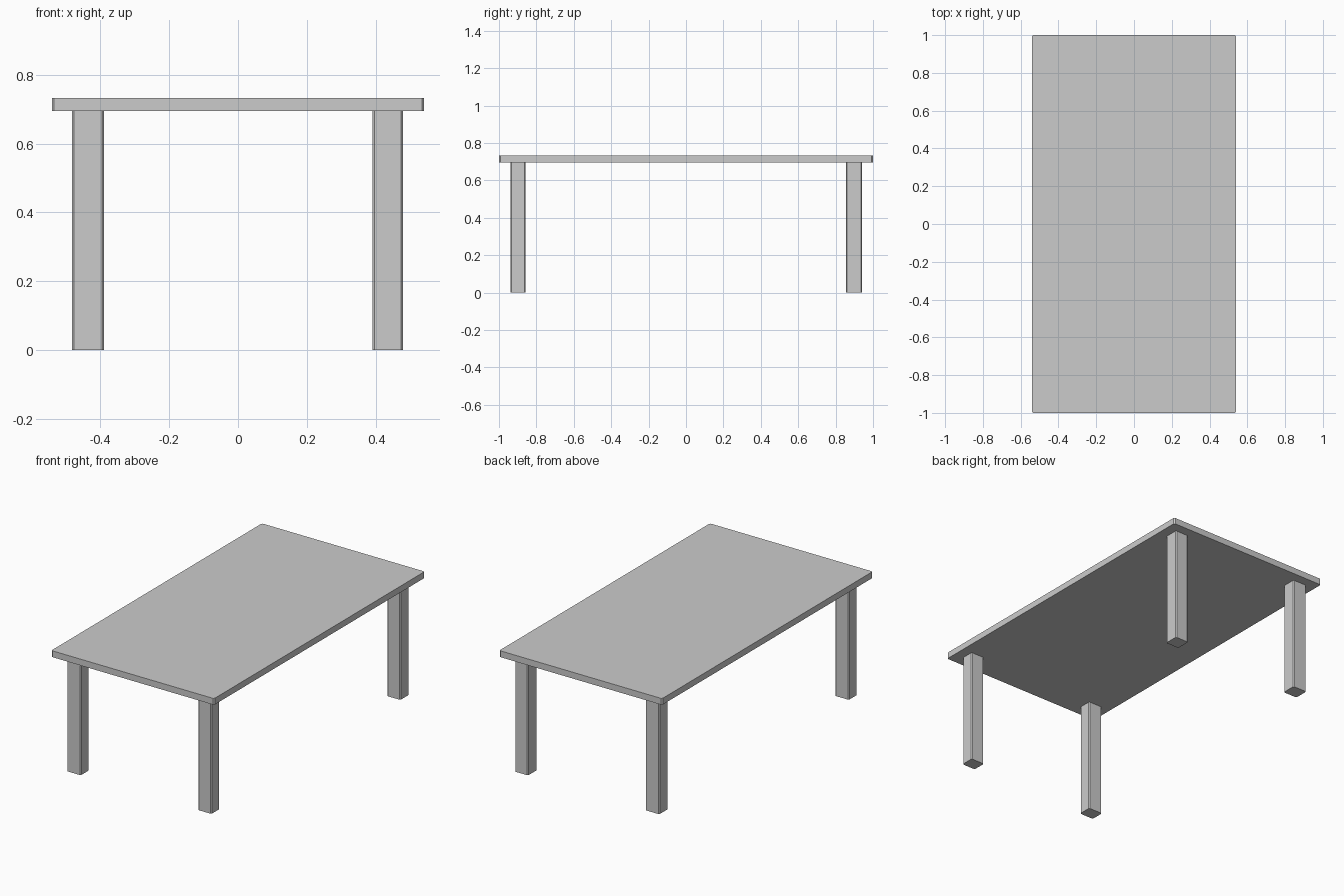
import bpy, bmesh

if "Cube" in bpy.data.objects:
    bpy.data.objects.remove(bpy.data.objects["Cube"])


def block(name, x0, x1, y0, y1, z0, z1, chamfer):
    """Box whose four upright edges are chamfered flat."""
    c = chamfer
    outline = [(x0 + c, y0), (x1 - c, y0), (x1, y0 + c), (x1, y1 - c),
               (x1 - c, y1), (x0 + c, y1), (x0, y1 - c), (x0, y0 + c)]
    bm = bmesh.new()
    base = bm.faces.new([bm.verts.new((x, y, z0)) for x, y in outline])
    top = bmesh.ops.extrude_face_region(bm, geom=[base], use_keep_orig=True)
    verts = [v for v in top["geom"] if isinstance(v, bmesh.types.BMVert)]
    bmesh.ops.translate(bm, verts=verts, vec=(0, 0, z1 - z0))
    bmesh.ops.recalc_face_normals(bm, faces=bm.faces)
    mesh = bpy.data.meshes.new(name)
    bm.to_mesh(mesh)
    bm.free()
    obj = bpy.data.objects.new(name, mesh)
    bpy.context.collection.objects.link(obj)
    return obj


TOP, UNDER = 0.733, 0.695

# Table top
block("table_top", -0.541, 0.541, -1, 1, UNDER, TOP, 0.007)

# Four legs, slightly inset from the corners
left, right = (-0.482, -0.389), (0.391, 0.480)
front, back = (-0.938, -0.858), (0.856, 0.942)
for x_name, xs in (("left", left), ("right", right)):
    for y_name, ys in (("front", front), ("back", back)):
        block(f"{y_name}_{x_name}_leg", *xs, *ys, 0, UNDER, 0.006)
